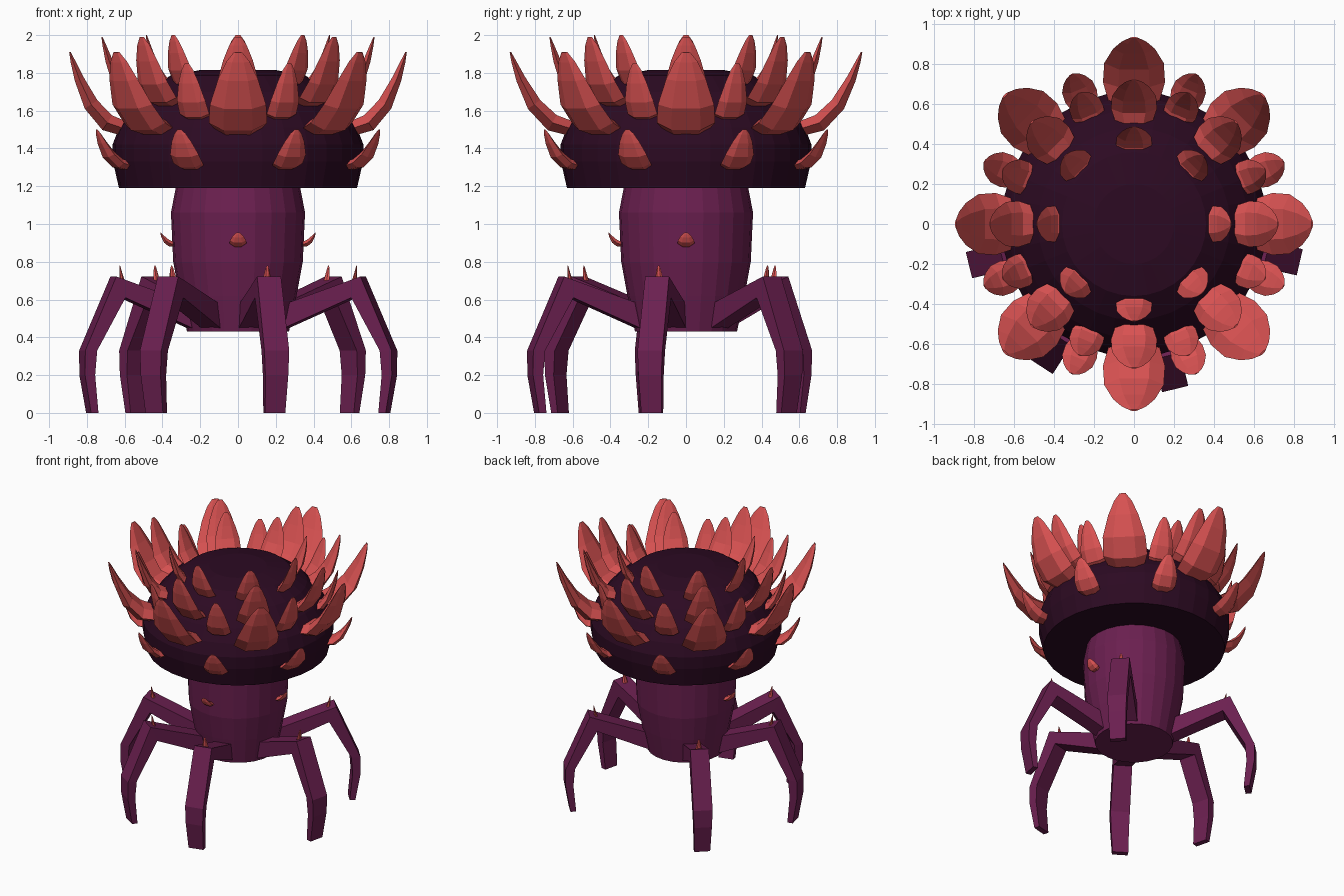
import bpy, bmesh, math
from mathutils import Vector

if "Cube" in bpy.data.objects:
    bpy.data.objects.remove(bpy.data.objects["Cube"])


def material(name, rgb):
    m = bpy.data.materials.new(name)
    m.diffuse_color = (*rgb, 1)
    m.use_nodes = True
    m.node_tree.nodes["Principled BSDF"].inputs["Base Color"].default_value = m.diffuse_color
    return m


PURPLE = material("body purple", (0.147, 0.014, 0.080))
DARK = material("dark cap purple", (0.025, 0.003, 0.016))
CORAL = material("coral red", (0.70, 0.085, 0.085))


def finish(bm, name, mat):
    bmesh.ops.recalc_face_normals(bm, faces=bm.faces)
    me = bpy.data.meshes.new(name)
    bm.to_mesh(me)
    bm.free()
    me.materials.append(mat)
    ob = bpy.data.objects.new(name, me)
    bpy.context.collection.objects.link(ob)


def loft(bm, rings):
    """Skin a list of equal-length point rings and close both ends."""
    vs = [[bm.verts.new(p) for p in ring] for ring in rings]
    n = len(vs[0])
    for a, b in zip(vs, vs[1:]):
        for i in range(n):
            j = (i + 1) % n
            bm.faces.new((a[i], a[j], b[j], b[i]))
    bm.faces.new(vs[0][::-1])
    bm.faces.new(vs[-1])


def lathe(name, profile, sides, mat):
    bm = bmesh.new()
    loft(bm, [[(r * math.cos(2 * math.pi * i / sides), r * math.sin(2 * math.pi * i / sides), z)
               for i in range(sides)] for r, z in profile])
    finish(bm, name, mat)


# Curved petal: fractions along radius, along height, width
PETAL = [(0, 0, .72), (.40, .11, 1.0), (.66, .34, .96), (.85, .66, .68), (.95, .88, .40), (1, 1, .14)]


def petal(bm, deg, base, tip, width, thick=0.38):
    a = math.radians(deg)
    out, side = Vector((math.cos(a), math.sin(a), 0)), Vector((-math.sin(a), math.cos(a), 0))
    up = Vector((0, 0, 1))
    pts = [(base[0] + (tip[0] - base[0]) * u, base[1] + (tip[1] - base[1]) * v) for u, v, w in PETAL]
    rings = []
    for k, (r, z) in enumerate(pts):
        p, q = pts[max(k - 1, 0)], pts[min(k + 1, len(pts) - 1)]
        d = (out * (q[0] - p[0]) + up * (q[1] - p[1])).normalized()
        nrm = side.cross(d)
        hw = width * PETAL[k][2] / 2
        flat = thick * (1 - .45 * k / (len(pts) - 1))
        c = out * r + up * z
        rings.append([c + side * hw * math.cos(t) + nrm * hw * flat * math.sin(t)
                      for t in (math.pi * i / 3 for i in range(6))])
    loft(bm, rings)


# Body and cap
lathe("body", [(.27, .43), (.31, .62), (.343, .80), (.355, 1.06), (.33, 1.19), (.30, 1.25)], 24, PURPLE)
lathe("cap", [(.63, 1.19), (.662, 1.33), (.664, 1.42), (.63, 1.51), (.57, 1.60),
              (.48, 1.70), (.36, 1.785), (.20, 1.815)], 32, DARK)

# Petal rings: start angle, base (r, z), tip (r, z), width
RINGS = {
    "lowest_petals": (22.5, (.61, 1.30), (.81, 1.50), .17),
    "large_petals": (0, (.56, 1.49), (.91, 1.91), .31),
    "middle_petals": (22.5, (.53, 1.55), (.71, 1.85), .17),
    "upper_petals": (0, (.48, 1.63), (.72, 1.99), .23),
    "crown_petals": (0, (.34, 1.73), (.485, 2.00), .18),
}
for name, (start, base, tip, width) in RINGS.items():
    bm = bmesh.new()
    for i in range(8):
        deg = start + 45 * i
        # large petals reach slightly further front and back
        dr = -.02 * math.cos(2 * math.radians(deg)) if name == "large_petals" else 0
        petal(bm, deg, base, (tip[0] + dr, tip[1]), width)
    finish(bm, name, CORAL)

# Small thorns on the body: front, left, right
bm = bmesh.new()
for deg in (-90, 0, 180):
    petal(bm, deg, (.33, .89), (.41, .955), .09, .45)
finish(bm, "body_thorns", CORAL)

# Legs: outer edge (r, z), inner edge (r, z), width
LEG = [((.22, .56), (.22, .43), .12), ((.68, .722), (.63, .61), .13), ((.85, .33), (.785, .33), .135),
       ((.85, .20), (.795, .20), .125), ((.815, 0), (.775, 0), .11)]
LEG_ANGLES = (-13, 42, 133, 194, 237, 284)
thorns = bmesh.new()
for n, deg in enumerate(LEG_ANGLES):
    a = math.radians(deg)
    out, side = Vector((math.cos(a), math.sin(a), 0)), Vector((-math.sin(a), math.cos(a), 0))
    bm = bmesh.new()
    loft(bm, [[out * r + side * (s * w / 2) + Vector((0, 0, z))
               for (r, z), s in ((o, -1), (o, 1), (i, 1), (i, -1))] for o, i, w in LEG])
    finish(bm, f"leg_{n + 1}", PURPLE)
    petal(thorns, deg, (.61, .67), (.645, .78), .045, .6)
finish(thorns, "knee_thorns", CORAL)
